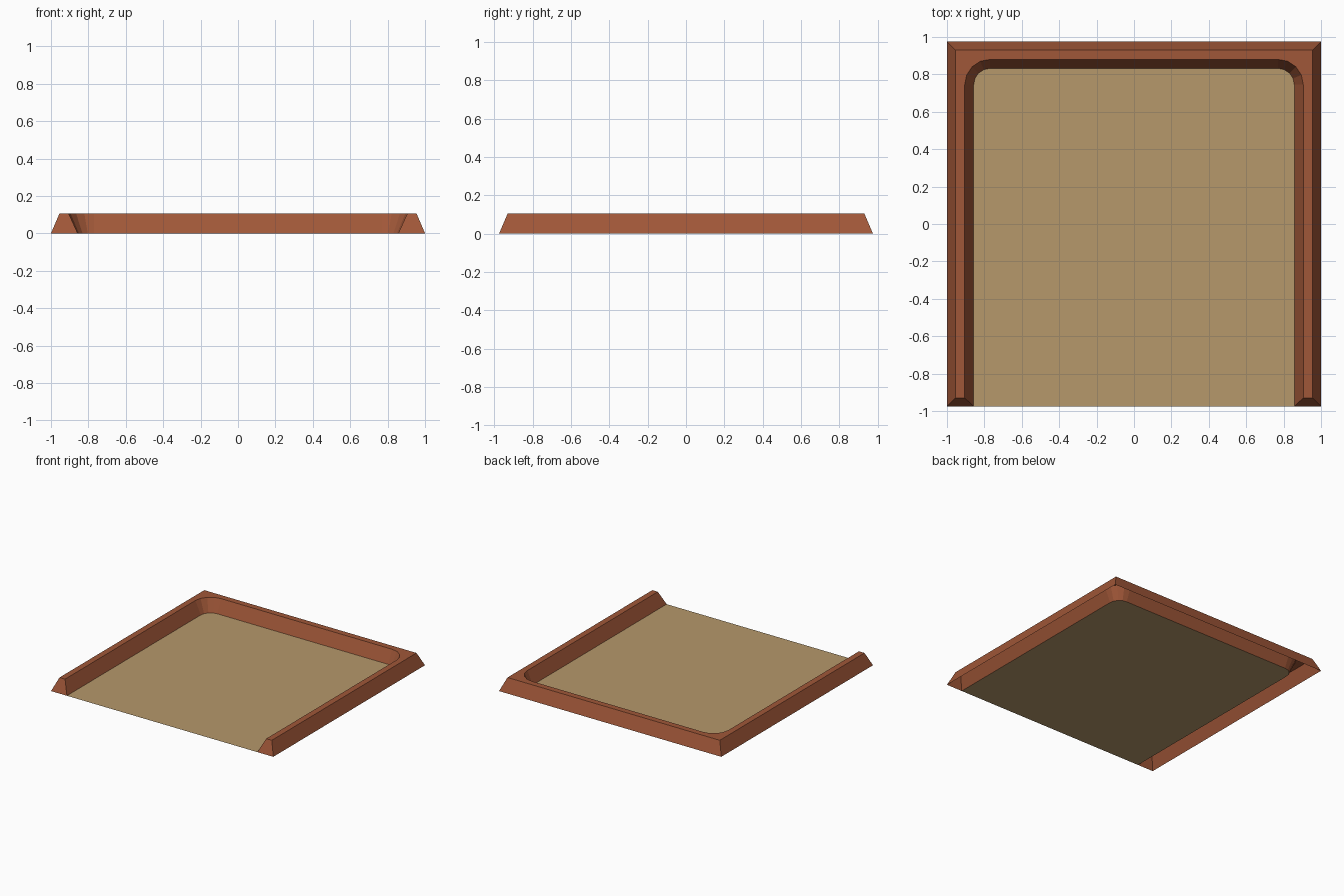
import bpy, bmesh, math

if "Cube" in bpy.data.objects:
    bpy.data.objects.remove(bpy.data.objects["Cube"])

H = 0.105                 # rim height
CX, CY = 0.77, 0.745      # centre of the inner corner arcs
SEG = 4


def srgb(r, g, b):
    f = lambda c: (c / 255 / 12.92) if c < 10 else ((c / 255 + 0.055) / 1.055) ** 2.4
    return (f(r), f(g), f(b), 1)


def material(name, col):
    m = bpy.data.materials.new(name)
    m.diffuse_color = col
    m.use_nodes = True
    m.node_tree.nodes["Principled BSDF"].inputs["Base Color"].default_value = m.diffuse_color
    return m


def make(name, bm, mat):
    bmesh.ops.remove_doubles(bm, verts=bm.verts[:], dist=1e-5)
    me = bpy.data.meshes.new(name)
    bm.to_mesh(me)
    bm.free()
    me.materials.append(mat)
    ob = bpy.data.objects.new(name, me)
    bpy.context.collection.objects.link(ob)
    return ob


def u_path(front, z, corner):
    """U-shaped path: front left, back left corner, back right corner, front right."""
    x = corner[0][0]
    half = [(x, front)] + corner
    return [(-a, b, z) for a, b in half] + [(a, b, z) for a, b in reversed(half)]


def arc(r):
    return [(CX + r * math.cos(t), CY + r * math.sin(t))
            for t in (math.pi / 2 * i / SEG for i in range(SEG + 1))]


def square(x, y):
    return [(x, y)] * (SEG + 1)


brown = material("rim_brown", srgb(160, 87, 56))
tan = material("floor_tan", srgb(182, 152, 107))

# Rim: hollow U-shaped band with sloped sides, open underneath
loops = [u_path(-0.975, 0, square(1.0, 0.975)),
         u_path(-0.93, H, square(0.955, 0.93)),
         u_path(-0.93, H, arc(0.135)),
         u_path(-0.975, 0, arc(0.087))]
inner = loops[3]
bm = bmesh.new()
rows = [[bm.verts.new(p) for p in loop] for loop in loops]
for a, b in zip(rows, rows[1:]):
    for i in range(len(a) - 1):
        bm.faces.new((a[i], b[i], b[i + 1], a[i + 1]))
# sloped front ends
bm.faces.new([r[0] for r in reversed(rows)])
bm.faces.new([r[-1] for r in rows])
make("rim", bm, brown)

# Floor: flat sheet filling the inner outline
bm = bmesh.new()
bm.faces.new([bm.verts.new(p) for p in reversed(inner)])
make("floor", bm, tan)
